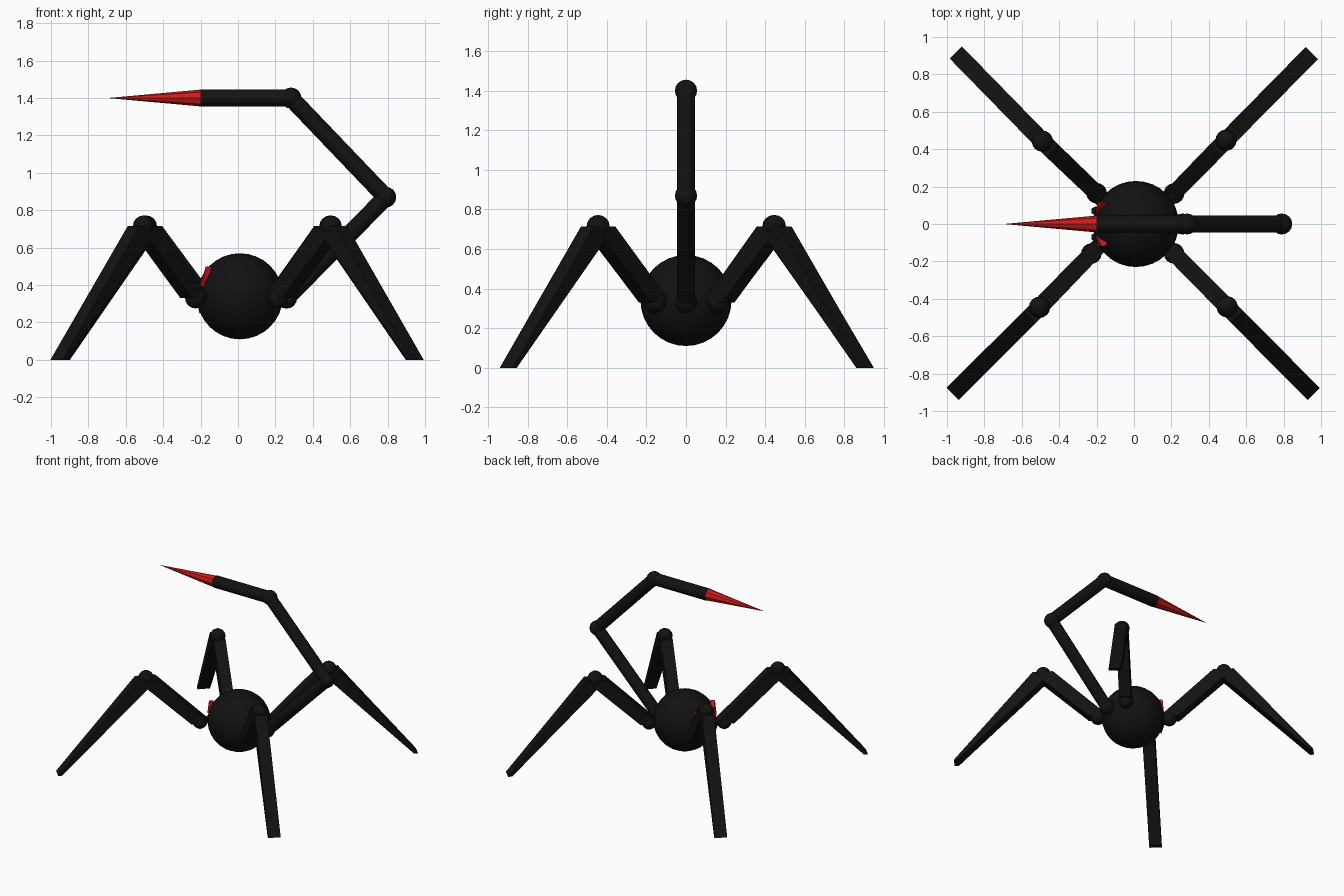
import bpy, bmesh, math
from mathutils import Vector

if "Cube" in bpy.data.objects:
    bpy.data.objects.remove(bpy.data.objects["Cube"])


def material(name, rgb):
    m = bpy.data.materials.new(name)
    m.diffuse_color = (*rgb, 1)
    m.use_nodes = True
    m.node_tree.nodes["Principled BSDF"].inputs["Base Color"].default_value = m.diffuse_color
    return m


BLACK = material("black", (0.006, 0.006, 0.006))
RED = material("red", (0.6, 0.01, 0.01))


def ball(name, pos, r, seg=16, rings=8):
    bpy.ops.mesh.primitive_uv_sphere_add(segments=seg, ring_count=rings, radius=r, location=pos)
    ob = bpy.context.object
    ob.name = name
    ob.data.materials.append(BLACK)
    return ob


def rod(name, a, b, r1, r2, mat, sides=12):
    a, b = Vector(a), Vector(b)
    d = b - a
    bpy.ops.mesh.primitive_cone_add(vertices=sides, radius1=r1, radius2=r2, depth=d.length,
                                    location=(a + b) / 2, rotation=d.to_track_quat('Z', 'Y').to_euler())
    ob = bpy.context.object
    ob.name = name
    ob.data.materials.append(mat)
    return ob


def loft(name, loop_a, loop_b, mat):
    # solid between two matching outlines
    bm = bmesh.new()
    va = [bm.verts.new(p) for p in loop_a]
    vb = [bm.verts.new(p) for p in loop_b]
    n = len(va)
    bm.faces.new(va)
    bm.faces.new(vb[::-1])
    for i in range(n):
        j = (i + 1) % n
        bm.faces.new((va[i], vb[i], vb[j], va[j]))
    bmesh.ops.recalc_face_normals(bm, faces=bm.faces)
    me = bpy.data.meshes.new(name)
    bm.to_mesh(me)
    bm.free()
    ob = bpy.data.objects.new(name, me)
    bpy.context.collection.objects.link(ob)
    me.materials.append(mat)
    return ob


def section(center, out, half_out, half_wide):
    # horizontal rectangle aligned with the leg direction
    c, side = Vector(center), Vector((-out.y, out.x, 0))
    return [c + out * half_out * s + side * half_wide * t
            for s, t in ((-1, -1), (1, -1), (1, 1), (-1, 1))]


# Body
ball("body", (0.01, 0, 0.34), 0.23, 32, 16).data.shade_smooth()

# Legs: hip, knee and foot positions
LEGS = {
    "back_right": ((0.214, 0.163), (0.492, 0.448), (0.94, 0.903)),
    "front_right": ((0.214, -0.157), (0.498, -0.443), (0.95, -0.898)),
    "back_left": ((-0.2, 0.165), (-0.49, 0.443), (-0.942, 0.906)),
    "front_left": ((-0.228, -0.158), (-0.505, -0.445), (-0.96, -0.898)),
}
for name, (h, k, f) in LEGS.items():
    out = Vector((math.copysign(1, h[0]), math.copysign(1, h[1]), 0)).normalized()
    hip, knee, foot = (*h, 0.33), (*k, 0.715), (*f, 0)
    ball(name + "_hip", hip, 0.055).data.shade_smooth()
    ball(name + "_knee", knee, 0.057).data.shade_smooth()
    top = section(knee, out, 0.075, 0.045)
    loft(name + "_upper_leg", section(hip, out, 0.07, 0.043), top, BLACK)
    loft(name + "_lower_leg", top, section(foot, out, 0.015, 0.046), BLACK)

# Tail: jointed rods ending in a red sting
TAIL = [(0.26, 0, 0.33), (0.79, 0, 0.87), (0.283, 0, 1.4), (-0.2, 0, 1.4)]
for i in range(3):
    ball(f"tail_joint_{i + 1}", TAIL[i], 0.056).data.shade_smooth()
    rod(f"tail_segment_{i + 1}", TAIL[i], TAIL[i + 1], 0.046, 0.046, BLACK)
rod("tail_sting", TAIL[3], (-0.697, 0, 1.4), 0.045, 0, RED, 8)

# Face on the -x side: slanted eyes and small fangs
for s, side in ((1, "back"), (-1, "front")):
    eye = [Vector((-0.172, s * 0.122, 0.5)), Vector((-0.192, s * 0.115, 0.39)),
           Vector((-0.207, s * 0.05, 0.39))]
    loft(side + "_eye", eye, [p + Vector((0.03, -s * 0.012, 0)) for p in eye], RED)
    rod(side + "_fang", (-0.205, s * 0.07, 0.34), (-0.205, s * 0.065, 0.245), 0.025, 0, BLACK, 6)
